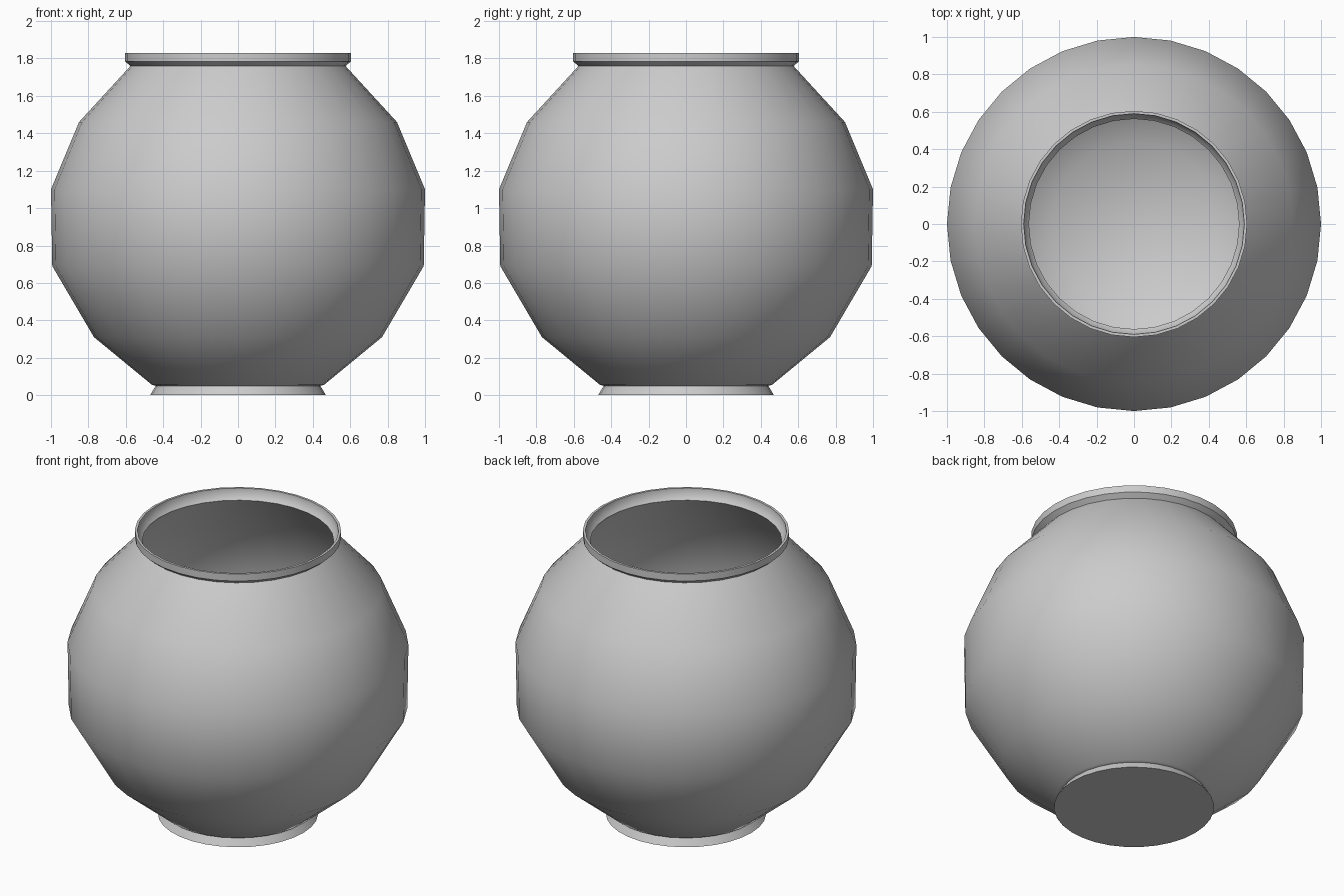
import bpy, bmesh
from math import radians, cos, sin, tau

if "Cube" in bpy.data.objects:
    bpy.data.objects.remove(bpy.data.objects["Cube"])

SIDES = 32


def lathe(name, profile):
    """Revolve an (r, z) profile about z; first and last rings are capped."""
    bm = bmesh.new()
    rings = [[bm.verts.new((r * cos(tau * i / SIDES), r * sin(tau * i / SIDES), z))
              for i in range(SIDES)] for r, z in profile]
    for a, b in zip(rings, rings[1:]):
        for i in range(SIDES):
            j = (i + 1) % SIDES
            bm.faces.new((a[i], a[j], b[j], b[i]))
    bm.faces.new(rings[0][::-1])
    bm.faces.new(rings[-1])
    bmesh.ops.recalc_face_normals(bm, faces=bm.faces)
    mesh = bpy.data.meshes.new(name)
    bm.to_mesh(mesh)
    bm.free()
    obj = bpy.data.objects.new(name, mesh)
    bpy.context.collection.objects.link(obj)
    bpy.context.view_layer.objects.active = obj
    obj.select_set(True)
    bpy.ops.object.shade_smooth_by_angle(angle=radians(50))
    obj.select_set(False)
    return obj


# Flared foot, closed underneath
foot = [(0.47, 0.0), (0.44, 0.05)]
# Outer wall of the round body
outer = [(0.46, 0.055), (0.77, 0.31), (0.993, 0.69), (1.0, 1.1), (0.85, 1.46), (0.575, 1.76)]
# Collar-like lip, outside then inside
lip = [(0.605, 1.785), (0.605, 1.83), (0.59, 1.83), (0.587, 1.79), (0.562, 1.765)]
# Thin inner wall down to the flat floor
inner = [(0.835, 1.45), (0.98, 1.095), (0.975, 0.695), (0.757, 0.325), (0.44, 0.065)]

lathe("round_bowl", foot + outer + lip + inner)
